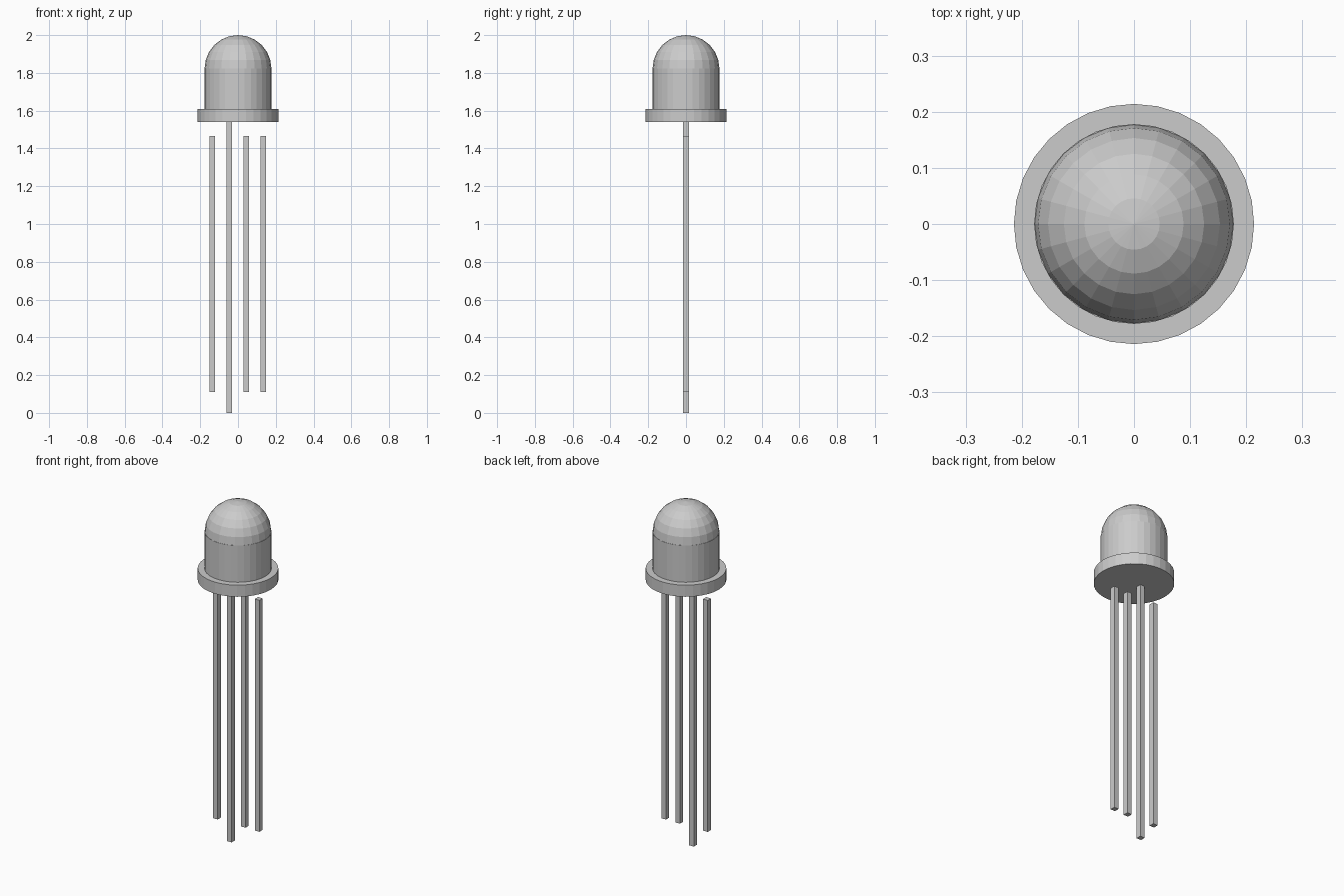
import bpy, bmesh, math
from mathutils import Vector

if "Cube" in bpy.data.objects:
    bpy.data.objects.remove(bpy.data.objects["Cube"])


def make_object(name, bm):
    mesh = bpy.data.meshes.new(name)
    bmesh.ops.recalc_face_normals(bm, faces=bm.faces)
    bm.to_mesh(mesh)
    bm.free()
    obj = bpy.data.objects.new(name, mesh)
    bpy.context.collection.objects.link(obj)
    return obj


def lathe(name, profile, sides):
    """Spin (radius, z) points around z into a flat-faced solid."""
    bm = bmesh.new()
    verts = [bm.verts.new((r, 0, z)) for r, z in profile]
    edges = [bm.edges.new(pair) for pair in zip(verts, verts[1:])]
    bmesh.ops.spin(bm, geom=verts + edges, axis=(0, 0, 1), cent=(0, 0, 0),
                   angle=math.tau, steps=sides, use_merge=True)
    bmesh.ops.remove_doubles(bm, verts=bm.verts, dist=0.0001)
    return make_object(name, bm)


def lead(name, x, bottom, top, width=0.03):
    bm = bmesh.new()
    bmesh.ops.create_cube(bm, size=1)
    bmesh.ops.scale(bm, vec=(width, width, top - bottom), verts=bm.verts)
    bmesh.ops.translate(bm, vec=Vector((x, 0, (top + bottom) / 2)), verts=bm.verts)
    return make_object(name, bm)


# Flange and straight lens body
BASE, RIM_TOP, DOME_Z = 1.54, 1.608, 1.823
lathe("flange", [(0, BASE), (0.214, BASE), (0.214, RIM_TOP), (0, RIM_TOP)], 32)
lathe("lens_body", [(0, RIM_TOP), (0.178, RIM_TOP), (0.178, DOME_Z), (0, DOME_Z)], 32)

# Hemispherical lens tip, rings every 15 degrees
R = 2 - DOME_Z
arc = [(R * math.cos(math.radians(a)), DOME_Z + R * math.sin(math.radians(a)))
       for a in range(0, 90, 15)]
lathe("lens_dome", arc + [(0, 2)], 24)

# Four wire leads, the second one longer
for i, x in enumerate((-0.136, -0.046, 0.044, 0.134)):
    if i == 1:
        lead("long_lead", x, 0, BASE)
    else:
        lead(f"short_lead_{i}", x, 0.11, 1.465)
